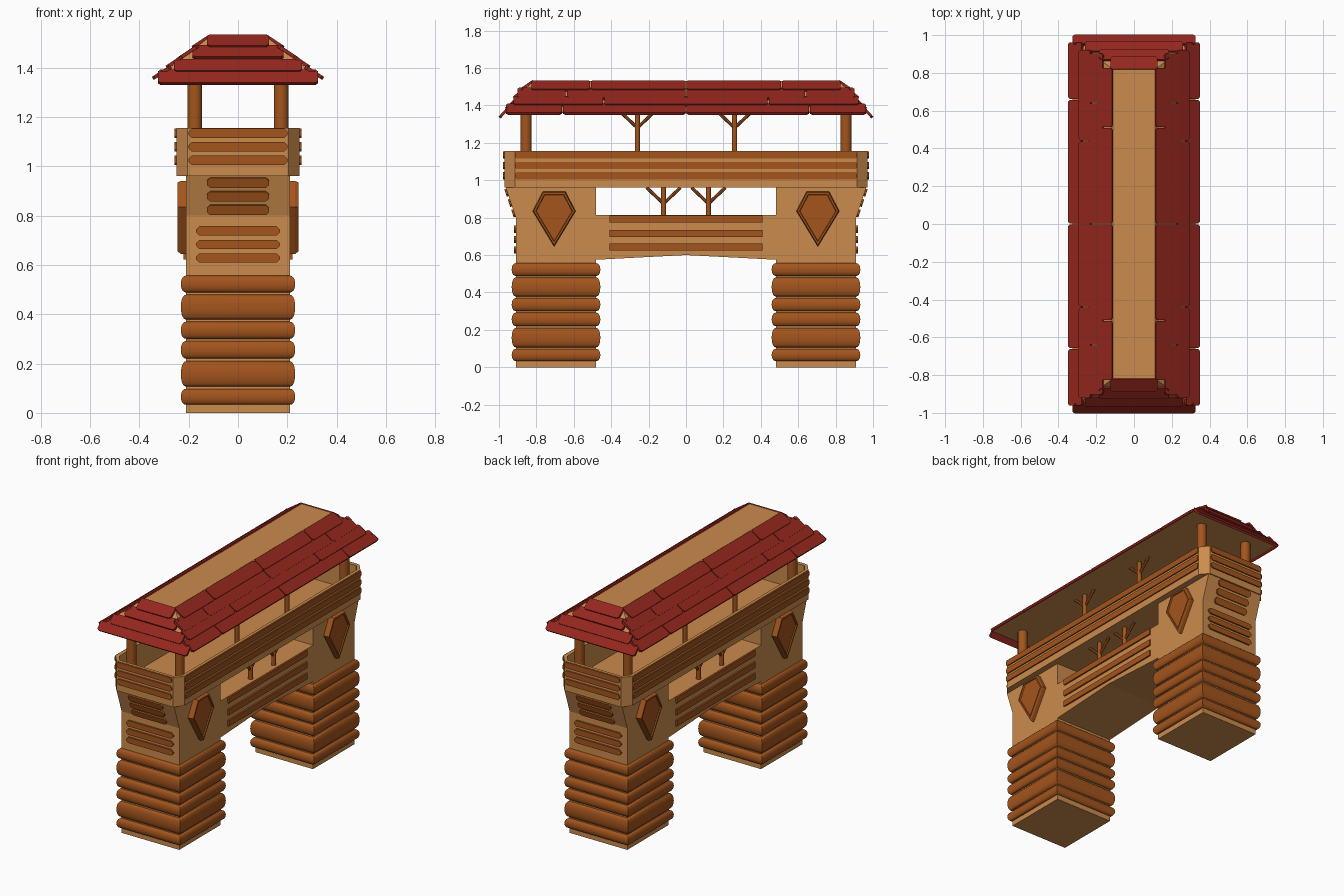
import bpy, bmesh, math
from mathutils import Vector

if "Cube" in bpy.data.objects:
    bpy.data.objects.remove(bpy.data.objects["Cube"])


def material(name, rgb):
    m = bpy.data.materials.new(name)
    m.diffuse_color = (*rgb, 1)
    m.use_nodes = True
    m.node_tree.nodes["Principled BSDF"].inputs["Base Color"].default_value = m.diffuse_color
    return m


TAN = material("tan_timber", (0.60, 0.26, 0.075))
BROWN = material("brown_wood", (0.37, 0.09, 0.012))
RED = material("red_tiles", (0.30, 0.02, 0.013))


def loft(name, loops, mat, smooth=False):
    """Skin consecutive closed loops and cap both ends."""
    bm = bmesh.new()
    rings = [[bm.verts.new(p) for p in loop] for loop in loops]
    n = len(rings[0])
    for a, b in zip(rings, rings[1:]):
        for i in range(n):
            j = (i + 1) % n
            bm.faces.new((a[i], a[j], b[j], b[i]))
    bm.faces.new(rings[0])
    bm.faces.new(rings[-1])
    bmesh.ops.recalc_face_normals(bm, faces=bm.faces)
    me = bpy.data.meshes.new(name)
    bm.to_mesh(me)
    bm.free()
    me.materials.append(mat)
    ob = bpy.data.objects.new(name, me)
    bpy.context.collection.objects.link(ob)
    if smooth:
        bpy.ops.object.select_all(action='DESELECT')
        bpy.context.view_layer.objects.active = ob
        ob.select_set(True)
        bpy.ops.object.shade_smooth_by_angle(angle=math.radians(40))
    return ob


def rect(hx, hy, z, cy=0):
    return [(-hx, cy - hy, z), (hx, cy - hy, z), (hx, cy + hy, z), (-hx, cy + hy, z)]


def prism_x(name, profile, hx, mat):
    return loft(name, [[(x, y, z) for y, z in profile] for x in (-hx, hx)], mat)


def board(name, centre, u, v, length, height, depth, mat, cut=0.0):
    """Flat board facing u x v, with optional clipped corners."""
    c, u, v = Vector(centre), Vector(u).normalized(), Vector(v).normalized()
    n = u.cross(v)
    a, b = length / 2, height / 2
    if cut:
        pts = [(-a + cut, -b), (a - cut, -b), (a, -b + cut), (a, b - cut),
               (a - cut, b), (-a + cut, b), (-a, b - cut), (-a, -b + cut)]
    else:
        pts = [(-a, -b), (a, -b), (a, b), (-a, b)]
    return loft(name, [[c + u * p + v * q + n * d for p, q in pts] for d in depth], mat)


def rod(name, p, q, r, sides=12):
    p, q = Vector(p), Vector(q)
    rot = (q - p).to_track_quat('Z', 'Y')
    ring = [rot @ Vector((r * math.cos(t), r * math.sin(t), 0))
            for t in (2 * math.pi * i / sides for i in range(sides))]
    return loft(name, [[e + w for w in ring] for e in (p, q)], BROWN, True)


UP = (0, 0, 1)

# Towers with flared outer tops, wrapped in log courses
LOGS = [(0.033, 0.098), (0.106, 0.21), (0.22, 0.292), (0.30, 0.37), (0.378, 0.48), (0.488, 0.557)]
for s in (-1, 1):
    prism_x("tower", [(s * y, z) for y, z in
            [(0.48, 0), (0.91, 0), (0.91, 0.8), (0.965, 0.965), (0.48, 0.965)]], 0.21, TAN)
    for z0, z1 in LOGS:
        loops = []
        for i in range(11):
            t = math.pi * i / 10
            d = 0.024 * math.sin(t) ** 0.8 if 0 < i < 10 else 0.0
            z = (z0 + z1) / 2 - (z1 - z0) / 2 * math.cos(t)
            loops.append(rect(0.208 + d, 0.213 + d, z, s * 0.695))
        loft("log_course", loops, BROWN, True)

# Bridge beam with a gently arched underside
prism_x("bridge_beam", [(-0.48, 0.575), (0, 0.6), (0.48, 0.575), (0.48, 0.815), (-0.48, 0.815)], 0.21, TAN)


# Hollow upper gallery with clipped corners
def octagon(o, z):
    x0, x1, y0, y1 = 0.205 - o * .5, 0.25 - o, 0.915 - o * .5, 0.97 - o
    return [(-x0, -y1, z), (x0, -y1, z), (x1, -y0, z), (x1, y0, z),
            (x0, y1, z), (-x0, y1, z), (-x1, y0, z), (-x1, -y0, z)]


loft("gallery", [octagon(0, 0.96), octagon(0, 1.155), octagon(0.02, 1.155), octagon(0.02, 0.985)], TAN)

# Cladding planks on all four sides
for s in (-1, 1):
    side, end = (0, s, 0), (-s, 0, 0)
    for z in (1.134, 1.079, 1.024):
        board("gallery_side_plank", (s * 0.25, 0, z), side, UP, 1.83, 0.038, (-0.004, 0.008), BROWN, 0.008)
        board("gallery_end_plank", (0, s * 0.97, z), end, UP, 0.40, 0.038, (-0.004, 0.008), BROWN, 0.012)
    for z in (0.935, 0.88, 0.825):
        y = 0.91 + (z - 0.8) / 3
        board("flare_plank", (0, s * y, z), end, (0, s, 3), 0.25, 0.042, (-0.004, 0.01), BROWN, 0.012)
    for z in (0.738, 0.683, 0.628):
        board("tower_end_plank", (0, s * 0.91, z), end, UP, 0.34, 0.038, (-0.004, 0.01), BROWN, 0.014)
    for z in (0.793, 0.715, 0.642):
        board("beam_plank", (s * 0.21, 0, z), side, UP, 0.82, 0.038, (-0.004, 0.01), BROWN)

# Pointed shields with a raised rim and sunken face
SHIELD = [(-0.06, 0.94), (0.06, 0.94), (0.115, 0.835), (0, 0.645), (-0.115, 0.835)]
for s in (-1, 1):
    for cy in (-0.705, 0.705):
        loops = [[(s * x, cy + y * k, 0.83 + (z - 0.83) * k) for y, z in SHIELD]
                 for x, k in ((0.205, 1), (0.232, 1), (0.245, 0.95), (0.245, 0.86), (0.238, 0.83))]
        loft("shield", loops, BROWN)

# Corner posts and forked supports
for sx in (-1, 1):
    x = sx * 0.175
    for sy in (-1, 1):
        rod("corner_post", (x, sy * 0.855, 0.985), (x, sy * 0.855, 1.37), 0.03, 16)
        for y, base, top in ((0.26, 0.985, 1.37), (0.12, 0.81, 0.965)):
            rod("support_stem", (x, sy * y, base), (x, sy * y, top), 0.014)
            for d in (-1, 1):
                rod("support_branch", (x, sy * y, top - 0.09),
                    (x, sy * y + d * 0.09, top - 0.005), 0.009, 8)

# Hipped roof core with a flat top
loft("roof_core", [rect(0.325, 0.965, 1.36), rect(0.11, 0.82, 1.53)], TAN)

# Roof tile rows: low edge, high edge, then tile breaks or half width
SIDE_ROWS = [((0.348, 1.36), (0.275, 1.407), (-0.965, -0.66, 0, 0.66, 0.965)),
             ((0.292, 1.405), (0.23, 1.447), (-0.925, -0.44, 0.44, 0.925)),
             ((0.243, 1.44), (0.165, 1.492), (-0.905, -0.64, 0, 0.64, 0.905)),
             ((0.187, 1.485), (0.115, 1.532), (-0.83, -0.51, 0, 0.51, 0.83))]
END_ROWS = [((1.0, 1.338), (0.953, 1.39), 0.325), ((0.965, 1.386), (0.915, 1.433), 0.26),
            ((0.925, 1.443), (0.87, 1.49), 0.185), ((0.885, 1.488), (0.82, 1.533), 0.125)]
for s in (-1, 1):
    for (x0, z0), (x1, z1), cuts in SIDE_ROWS:
        for a, b in zip(cuts, cuts[1:]):
            board("side_roof_tile", (s * (x0 + x1) / 2, (a + b) / 2, (z0 + z1) / 2), (0, s, 0),
                  (s * (x1 - x0), 0, z1 - z0), b - a - 0.006, math.hypot(x1 - x0, z1 - z0),
                  (-0.012, 0.003), RED, 0.01)
    for (y0, z0), (y1, z1), w in END_ROWS:
        board("end_roof_tile", (0, s * (y0 + y1) / 2, (z0 + z1) / 2), (-s, 0, 0),
              (0, s * (y1 - y0), z1 - z0), 2 * w, math.hypot(y1 - y0, z1 - z0),
              (-0.012, 0.003), RED, 0.01)
